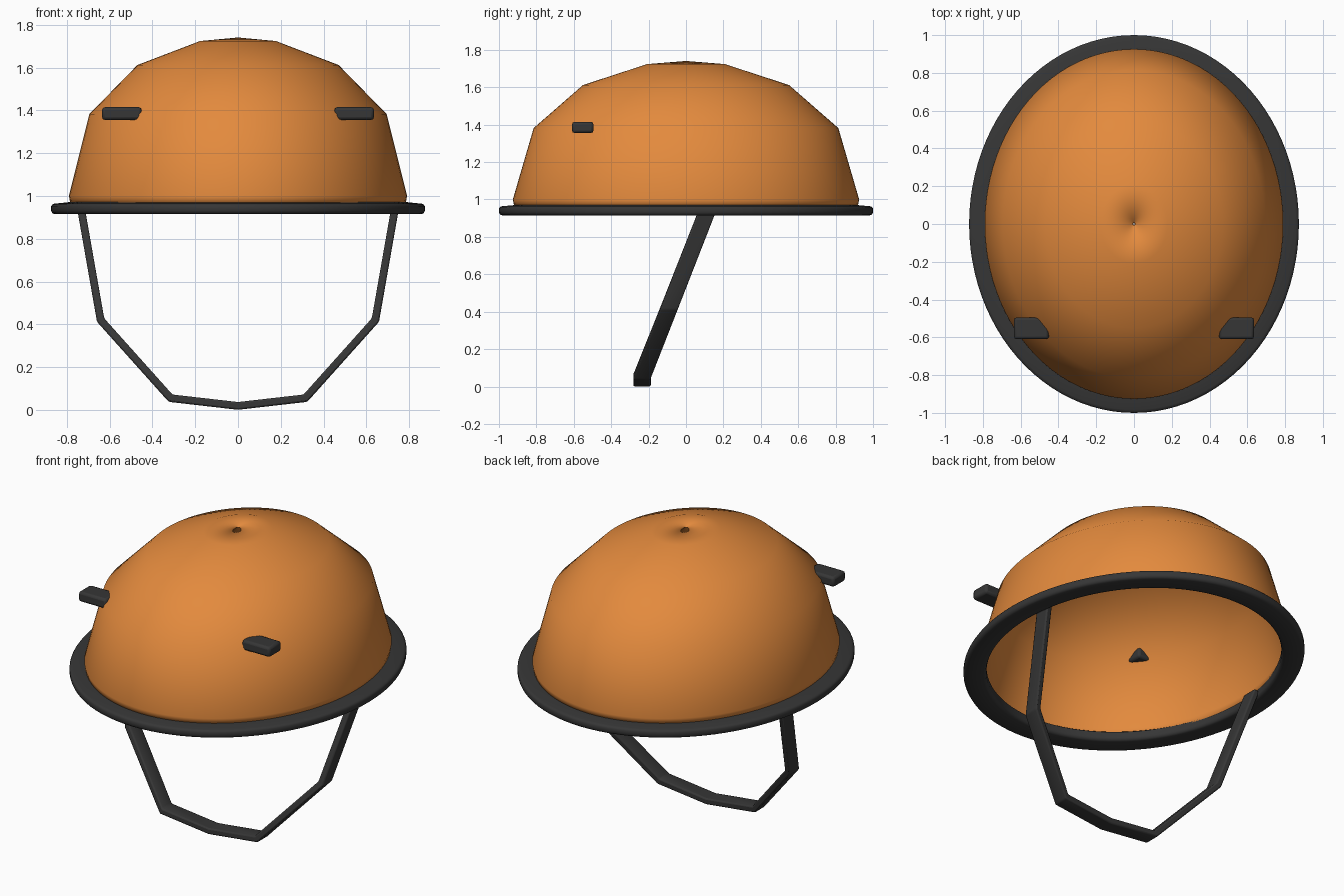
import bpy, bmesh, math
from mathutils import Vector

if "Cube" in bpy.data.objects:
    bpy.data.objects.remove(bpy.data.objects["Cube"], do_unlink=True)


def material(name, rgb, rough=0.6):
    m = bpy.data.materials.new(name)
    m.use_nodes = True
    m.diffuse_color = (*rgb, 1)
    bsdf = m.node_tree.nodes["Principled BSDF"]
    bsdf.inputs["Base Color"].default_value = (*rgb, 1)
    bsdf.inputs["Roughness"].default_value = rough
    return m


orange = material("orange shell", (0.77, 0.255, 0.047))
black = material("dark rubber", (0.037, 0.037, 0.037))


def finish(name, bm, mat, angle=40, bevel=0):
    """Turn a bmesh into a shaded object, optionally with a bevel."""
    bmesh.ops.recalc_face_normals(bm, faces=bm.faces)
    mesh = bpy.data.meshes.new(name)
    bm.to_mesh(mesh)
    bm.free()
    obj = bpy.data.objects.new(name, mesh)
    bpy.context.collection.objects.link(obj)
    mesh.materials.append(mat)
    if bevel:
        mod = obj.modifiers.new("Rounded edges", "BEVEL")
        mod.width, mod.segments = bevel, 2
    bpy.ops.object.select_all(action="DESELECT")
    obj.select_set(True)
    bpy.context.view_layer.objects.active = obj
    bpy.ops.object.shade_smooth_by_angle(angle=math.radians(angle))
    return obj


def skin(bm, rings, wrap_rings=False):
    """Bridge successive closed rings of vertices with quads."""
    pairs = list(zip(rings, rings[1:]))
    if wrap_rings:
        pairs.append((rings[-1], rings[0]))
    for a, b in pairs:
        for i in range(len(a)):
            j = (i + 1) % len(a)
            bm.faces.new((a[i], a[j], b[j], b[i]))


def lathe(profile, y_scale, segments=96, closed=False):
    """Spin a (radius, height) profile into an oval surface."""
    bm = bmesh.new()
    turns = [2 * math.pi * i / segments for i in range(segments)]
    rings = [[bm.verts.new((r * math.cos(t), y_scale * r * math.sin(t), z))
              for t in turns] for r, z in profile]
    skin(bm, rings, closed)
    return bm


# Shell: an open oval dome with wall thickness and a pinhole at the crown
shell_profile = [(0.782, 0.955), (0.79, 1.0), (0.695, 1.382),
                 (0.47, 1.612), (0.177, 1.724), (0.006, 1.74)]
shell = finish("shell", lathe(shell_profile, 1.172), orange)
wall = shell.modifiers.new("Wall", "SOLIDIFY")
wall.thickness, wall.offset = 0.03, -1

# Rim: flat oval band around the shell's lower edge
rim_profile = [(0.772, 0.915), (0.858, 0.915), (0.868, 0.92), (0.873, 0.931),
               (0.873, 0.952), (0.868, 0.96), (0.858, 0.964), (0.79, 0.971),
               (0.765, 0.973), (0.756, 0.966), (0.756, 0.933), (0.761, 0.92)]
finish("rim", lathe(rim_profile, 1.0 / 0.873, closed=True), black, 50)

# Chin strap: flat band swept along a mirrored path
half_path = [(0.736, 0.12, 0.955), (0.642, -0.09, 0.42), (0.315, -0.235, 0.055)]
path = [Vector(p) for p in half_path] + [Vector((0, -0.235, 0.019))]
path += [Vector((-x, y, z)) for x, y, z in reversed(half_path)]
half_thick, half_wide = 0.018, 0.047
bm = bmesh.new()
sections = []
for i, p in enumerate(path):
    normals = []
    for a, b in ((i - 1, i), (i, i + 1)):
        if a >= 0 and b < len(path):
            d = path[b] - path[a]
            normals.append(Vector((-d.z, 0, d.x)).normalized())
    miter = sum(normals, Vector()).normalized()
    side = miter * half_thick / miter.dot(normals[0])
    wide = Vector((0, half_wide, 0))
    sections.append([bm.verts.new(p + side * s + wide * w)
                     for s, w in ((1, 1), (1, -1), (-1, -1), (-1, 1))])
skin(bm, sections)
bm.faces.new(sections[0])
bm.faces.new(sections[-1])
finish("chin_strap", bm, black, 60, bevel=0.008)

# Clips: small rounded blocks set into the front corners of the shell
for name, side in (("left_clip", 1), ("right_clip", -1)):
    bm = bmesh.new()
    bmesh.ops.create_cube(bm, size=1)
    bmesh.ops.scale(bm, vec=(0.185, 0.115, 0.06), verts=bm.verts)
    bmesh.ops.translate(bm, vec=(side * 0.543, -0.552, 1.385), verts=bm.verts)
    finish(name, bm, black, 40, bevel=0.014)
